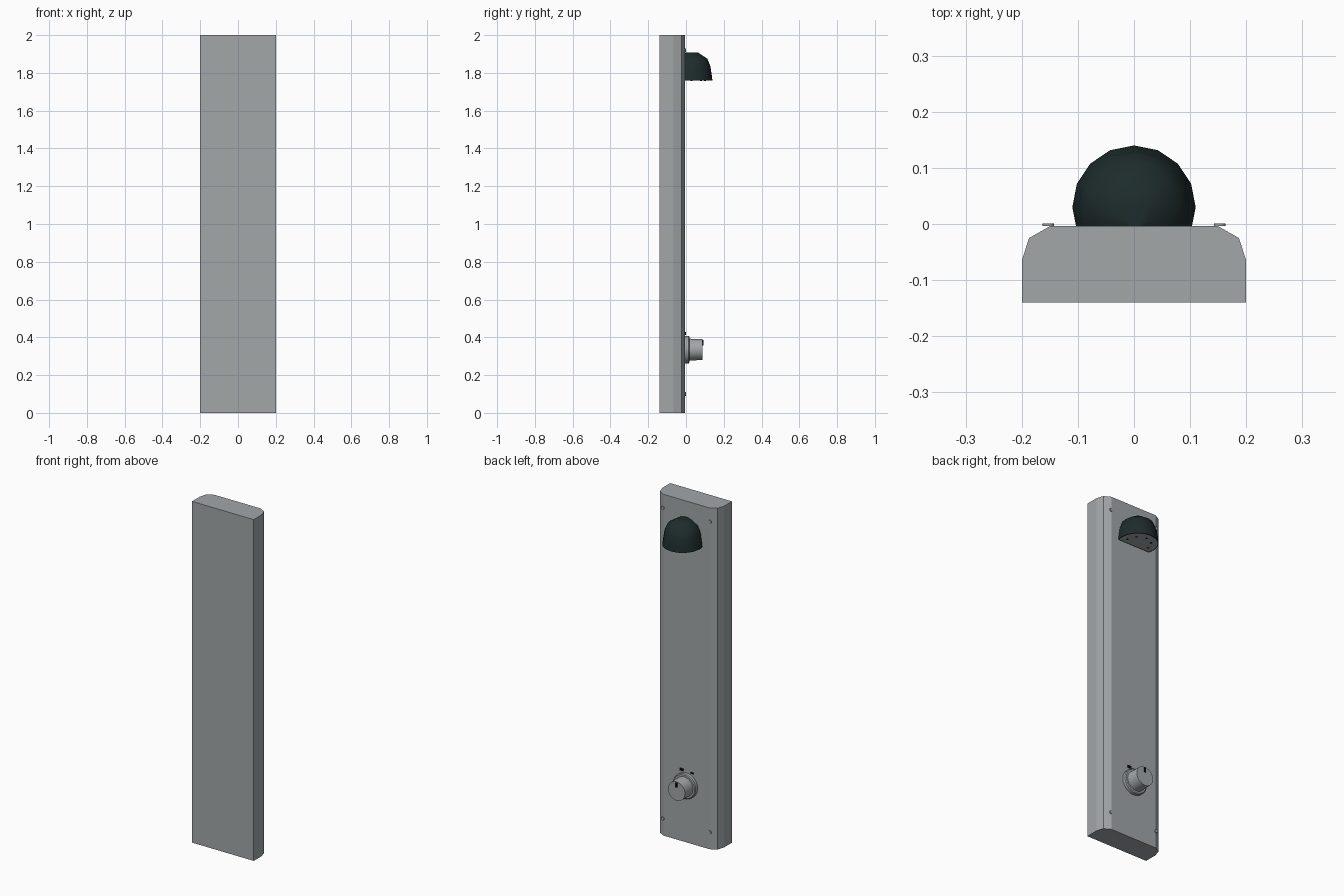
import bpy, bmesh, math
from mathutils import Matrix, Vector

if "Cube" in bpy.data.objects:
    bpy.data.objects.remove(bpy.data.objects["Cube"], do_unlink=True)


def material(name, colour):
    m = bpy.data.materials.new(name)
    m.use_nodes = True
    m.diffuse_color = (*colour, 1)
    m.node_tree.nodes["Principled BSDF"].inputs["Base Color"].default_value = (*colour, 1)
    return m


STEEL = material("brushed steel", (0.36, 0.385, 0.395))
DARK = material("dark green grey", (0.013, 0.025, 0.025))
BLACK = material("black", (0.004, 0.004, 0.004))

BACK = -0.004  # plane of the panel face that carries the fittings


def finish(name, bm, *mats, smooth=False):
    bmesh.ops.recalc_face_normals(bm, faces=bm.faces[:])
    mesh = bpy.data.meshes.new(name)
    bm.to_mesh(mesh)
    bm.free()
    for m in mats:
        mesh.materials.append(m)
    ob = bpy.data.objects.new(name, mesh)
    bpy.context.collection.objects.link(ob)
    if smooth:
        bpy.ops.object.select_all(action="DESELECT")
        bpy.context.view_layer.objects.active = ob
        ob.select_set(True)
        bpy.ops.object.shade_smooth_by_angle(angle=math.radians(35))
    return ob


def revolve(profile, sides):
    """Closed solid from (radius, height) rings around z."""
    bm = bmesh.new()
    rings = [[bm.verts.new((r * math.cos(2 * math.pi * i / sides),
                            r * math.sin(2 * math.pi * i / sides), h))
              for i in range(sides)] for r, h in profile]
    for a, b in zip(rings, rings[1:]):
        for i in range(sides):
            j = (i + 1) % sides
            bm.faces.new((a[i], a[j], b[j], b[i]))
    bm.faces.new(rings[0][::-1])
    bm.faces.new(rings[-1])
    return bm


def turned(name, profile, x, z, mat, sides=32):
    """Round part whose axis points out of the panel along +y."""
    bm = revolve(profile, sides)
    bm.transform(Matrix.Translation((x, 0, z)) @ Matrix.Rotation(-math.pi / 2, 4, "X"))
    return finish(name, bm, mat, smooth=True)


def box(name, centre, size, mat):
    bm = bmesh.new()
    bmesh.ops.create_cube(bm, size=1)
    bm.transform(Matrix.Translation(centre) @ Matrix.Diagonal((*size, 1)))
    return finish(name, bm, mat)


# Panel: faceted cross-section extruded upwards
half = [(0.2, -0.14), (0.2, -0.065), (0.187, -0.025), (0.15, BACK)]
outline = half + [(-x, y) for x, y in reversed(half)]
bm = bmesh.new()
base = bm.faces.new([bm.verts.new((x, y, 0)) for x, y in outline])
top = bmesh.ops.extrude_face_region(bm, geom=[base])
bmesh.ops.translate(bm, vec=(0, 0, 2),
                    verts=[v for v in top["geom"] if isinstance(v, bmesh.types.BMVert)])
finish("panel", bm, STEEL)

# Shower head: dome cut flat against the panel, with an inset spray face
HEAD_Y, HEAD_Z = 0.03, 1.76
bm = revolve([(0.11, 0), (0.106, 0.03), (0.099, 0.075), (0.083, 0.115), (0.035, 0.147)], 16)
bm.transform(Matrix.Translation((0, HEAD_Y, HEAD_Z)))
cut = bmesh.ops.bisect_plane(bm, geom=bm.verts[:] + bm.edges[:] + bm.faces[:],
                             plane_co=(0, BACK, 0), plane_no=(0, -1, 0), clear_outer=True)
bmesh.ops.holes_fill(bm, edges=[e for e in cut["geom_cut"] if isinstance(e, bmesh.types.BMEdge)])
bmesh.ops.recalc_face_normals(bm, faces=bm.faces[:])
under = [f for f in bm.faces if f.normal.z < -0.9]
bmesh.ops.inset_region(bm, faces=under, thickness=0.005)
for f in under:
    f.material_index = 1
finish("shower_head", bm, DARK, STEEL, smooth=True)

# Spray nozzles in an arc on the underside
for i in range(5):
    a = math.pi * i / 4
    bm = revolve([(0.005, -0.003), (0.005, 0.001)], 8)
    bm.transform(Matrix.Translation((0.07 * math.cos(a), HEAD_Y + 0.07 * math.sin(a), HEAD_Z)))
    finish("spray_nozzle", bm, BLACK)

# Corner screws
for x in (-0.153, 0.153):
    for z in (0.1, 1.92):
        turned("screw", [(0.01, BACK), (0.01, 0.001)], x, z, STEEL, 12)

# Control dial: flange and knob
DIAL_Z = 0.335
turned("dial_flange", [(0.073, BACK), (0.073, 0.014), (0.068, 0.018)], 0, DIAL_Z, STEEL)
turned("dial_knob", [(0.058, 0.015), (0.055, 0.088)], 0, DIAL_Z, STEEL)
box("dial_pointer", (0, 0.088, 0.372), (0.011, 0.008, 0.028), BLACK)

# Setting marks above the dial
box("setting_mark_left", (0.03, -0.002, 0.42), (0.022, 0.005, 0.014), BLACK)
box("setting_mark_right", (-0.037, -0.002, 0.416), (0.018, 0.005, 0.008), BLACK)
